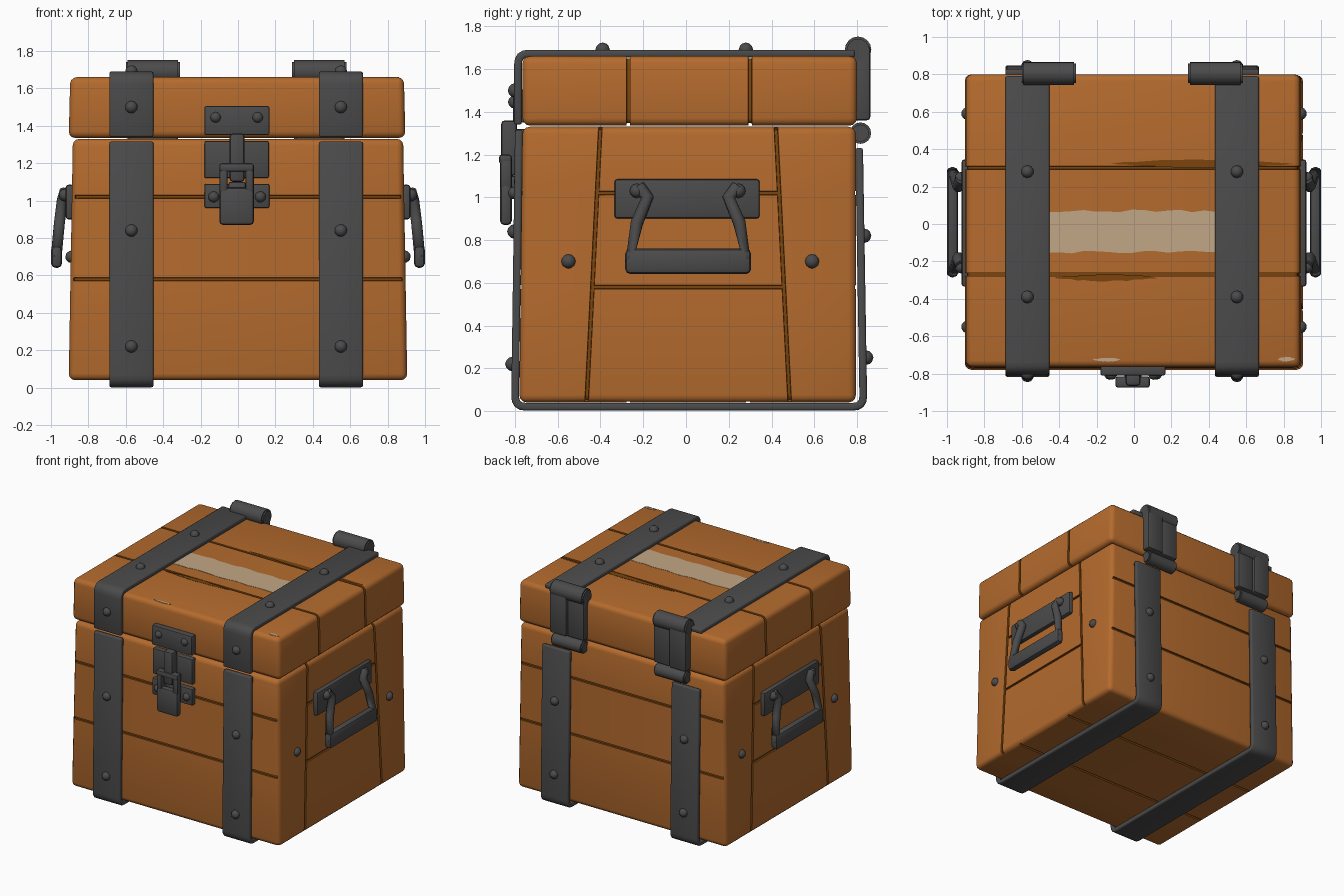
import bpy, bmesh, math, random
from mathutils import Vector, Matrix

random.seed(4)
if "Cube" in bpy.data.objects:
    bpy.data.objects.remove(bpy.data.objects["Cube"], do_unlink=True)


def material(name, rgb):
    m = bpy.data.materials.new(name)
    m.use_nodes = True
    m.diffuse_color = (*rgb, 1)
    m.node_tree.nodes["Principled BSDF"].inputs["Base Color"].default_value = (*rgb, 1)
    return m


WOOD = material("orange wood", (0.46, 0.147, 0.027))
GROOVE = material("dark groove", (0.2, 0.06, 0.004))
IRON = material("dark iron", (0.07, 0.07, 0.07))
PALE = material("pale worn wood", (0.54, 0.39, 0.24))


def finish(name, bm, mats, smooth=True):
    bmesh.ops.recalc_face_normals(bm, faces=bm.faces)
    mesh = bpy.data.meshes.new(name)
    bm.to_mesh(mesh)
    bm.free()
    for m in mats:
        mesh.materials.append(m)
    ob = bpy.data.objects.new(name, mesh)
    bpy.context.collection.objects.link(ob)
    if smooth:
        bpy.ops.object.select_all(action="DESELECT")
        ob.select_set(True)
        bpy.context.view_layer.objects.active = ob
        bpy.ops.object.shade_smooth_by_angle(angle=math.radians(40))
    return ob


def box_mesh(xs, ys, zs, bevel, segments=2, taper=(0, 0)):
    """Bevelled box; taper pulls in the top's sides and front."""
    bm = bmesh.new()
    bmesh.ops.create_cube(bm, size=1)
    for v in bm.verts:
        top = v.co.z > 0
        for axis, span in enumerate((xs, ys, zs)):
            v.co[axis] = span[1] if v.co[axis] > 0 else span[0]
        if top:
            v.co.x -= math.copysign(taper[0], v.co.x)
            if v.co.y < 0:
                v.co.y += taper[1]
    bmesh.ops.bevel(bm, geom=bm.edges[:], offset=bevel, segments=segments,
                    profile=0.5, affect="EDGES")
    return bm


def box(name, xs, ys, zs, bevel=0.01, mat=IRON):
    return finish(name, box_mesh(xs, ys, zs, bevel), [mat])


def groove(bm, planes, rule):
    """Cut a pair of planes per groove, then sink and darken the bands."""
    for co, no in planes:
        no = Vector(no).normalized()
        for side in (-HALF, HALF):
            geom = bm.verts[:] + bm.edges[:] + bm.faces[:]
            bmesh.ops.bisect_plane(bm, geom=geom, plane_co=Vector(co) + no * side,
                                   plane_no=no, dist=1e-5)
    bm.normal_update()
    bands = [f for f in bm.faces if rule(f.calc_center_median(), f.normal)]
    for f in bands:
        f.material_index = 1
    bmesh.ops.inset_region(bm, faces=bands, thickness=0.002, depth=-0.012)


HALF = 0.009
SLANT = 0.05
near = lambda value, targets: any(abs(value - t) < HALF for t in targets)

# Crate body: horizontal planks, corner posts on both ends
ROWS, FLOOR, POST = (0.58, 1.02), (-0.27, 0.29), 0.475
body = box_mesh((-0.905, 0.905), (-0.78, 0.795), (0.04, 1.33), 0.035, 3, (0.022, 0.015))


def body_rule(c, n):
    t = abs(c.y - 0.01) + SLANT * (c.z - 0.04)
    if abs(n.x) > 0.7:
        return near(t, [POST]) or (near(c.z, ROWS) and t < POST)
    return near(c.z, ROWS) or (n.z < -0.7 and near(c.y, FLOOR))


groove(body, [((0, 0, z), (0, 0, 1)) for z in ROWS]
       + [((0, y, 0), (0, 1, 0)) for y in FLOOR]
       + [((0, 0.01 + s * POST, 0.04), (0, s, SLANT)) for s in (-1, 1)], body_rule)
finish("crate_body", body, [WOOD, GROOVE])

# Lid of three planks
SEAMS = (-0.27, 0.3)
lid = box_mesh((-0.905, 0.895), (-0.765, 0.8), (1.335, 1.66), 0.035, 3, (0.008, 0))
groove(lid, [((0, y, 0), (0, 1, 0)) for y in SEAMS],
       lambda c, n: near(c.y, SEAMS) and abs(n.y) < 0.5)
finish("crate_lid", lid, [WOOD, GROOVE])


# Worn patches on the lid: thin plates with ragged edges
def patch(name, xs, ys, mat, ragged, steps=14):
    bm = bmesh.new()
    rows = []
    for i in range(steps + 1):
        t = i / steps
        x = xs[0] + (xs[1] - xs[0]) * t
        fade = 1 if ragged == 0.008 else math.sin(math.pi * t) * 0.9 + 0.1
        mid, half = sum(ys) / 2, (ys[1] - ys[0]) / 2 * fade
        rows.append([bm.verts.new((x, mid + s * half + random.uniform(-ragged, ragged), 1.662))
                     for s in (-1, 1)])
    for a, b in zip(rows, rows[1:]):
        bm.faces.new((a[0], b[0], b[1], a[1]))
    top = bmesh.ops.extrude_face_region(bm, geom=bm.faces[:])["geom"]
    bmesh.ops.translate(bm, vec=(0, 0, -0.006),
                        verts=[g for g in top if isinstance(g, bmesh.types.BMVert)])
    finish(name, bm, [mat], False)


patch("worn_stripe", (-0.46, 0.44), (-0.15, 0.07), PALE, 0.008)
patch("seam_splinter_back", (-0.12, 0.85), (0.3, 0.345), GROOVE, 0.003)
patch("seam_splinter_front", (-0.42, 0.12), (-0.305, -0.27), GROOVE, 0.003)
patch("edge_chip_middle", (-0.22, -0.07), (-0.735, -0.715), PALE, 0.002)
patch("edge_chip_corner", (0.77, 0.86), (-0.735, -0.71), PALE, 0.002)


# Iron straps: ribbon along a side path with rounded corners
def fillet(path, r=0.05, n=4):
    pts = [Vector(p) for p in path]
    out = [pts[0]]
    for a, b, c in zip(pts, pts[1:], pts[2:]):
        p, q = b + (a - b).normalized() * r, b + (c - b).normalized() * r
        for i in range(n + 1):
            t = i / n
            out.append(p * (1 - t) ** 2 + b * 2 * t * (1 - t) + q * t * t)
    return out + [pts[-1]]


def strap(name, path, x, half=0.118, thick=0.036):
    bm = bmesh.new()
    rows = [[bm.verts.new((x + s * half, p.x, p.y)) for s in (-1, 1)] for p in fillet(path)]
    for a, b in zip(rows, rows[1:]):
        bm.faces.new((a[0], b[0], b[1], a[1]))
    ob = finish(name, bm, [IRON])
    solid = ob.modifiers.new("thickness", "SOLIDIFY")
    solid.thickness, solid.offset, solid.use_even_offset = thick, 0, True
    bevel = ob.modifiers.new("soft edges", "BEVEL")
    bevel.width, bevel.segments, bevel.limit_method = 0.01, 2, "ANGLE"
    bevel.angle_limit = math.radians(50)


def rivet(name, at, normal, r=0.034):
    bm = bmesh.new()
    bmesh.ops.create_icosphere(bm, subdivisions=2, radius=r)
    bmesh.ops.transform(bm, matrix=Matrix.Translation(at), verts=bm.verts)
    ob = finish(name, bm, [IRON])
    return ob


def rod(name, x0, x1, y, z, r):
    bm = bmesh.new()
    bmesh.ops.create_cone(bm, cap_ends=True, segments=16, radius1=r, radius2=r, depth=x1 - x0)
    bmesh.ops.rotate(bm, matrix=Matrix.Rotation(math.pi / 2, 3, "Y"), verts=bm.verts)
    caps = [e for e in bm.edges if any(len(f.verts) > 4 for f in e.link_faces)]
    bmesh.ops.bevel(bm, geom=caps, offset=0.01, segments=2, affect="EDGES")
    bmesh.ops.translate(bm, vec=((x0 + x1) / 2, y, z), verts=bm.verts)
    finish(name, bm, [IRON])


for s, side, x in ((1, "left", 0.55), (-1, "right", -0.57)):
    strap(side + "_body_strap", [(-0.782, 1.315), (-0.8, 0.02), (0.83, 0.02), (0.81, 1.23)], x)
    strap(side + "_lid_strap", [(-0.786, 1.34), (-0.786, 1.672), (0.79, 1.672)], x)
    spots = [((x, -0.8, 1.5), "y"), ((x, -0.803, 0.84), "y"), ((x, -0.812, 0.22), "y"),
             ((x, 0.28, 1.69), "z"), ((x, -0.39, 1.69), "z"),
             ((x, 0.833, 0.82), "y"), ((x, 0.843, 0.25), "y")]
    for i, (at, normal) in enumerate(spots):
        rivet(f"{side}_strap_rivet_{i + 1}", at, normal)

    # Hinge: curled top, back plate in two steps, knuckle below
    c = x - s * 0.115
    inner, outer = sorted((c - s * 0.145, c)), sorted((c, c + s * 0.145))
    rod(side + "_hinge_curl", c - 0.145, c + 0.145, 0.805, 1.69, 0.062)
    box(side + "_hinge_plate_inner", inner, (0.78, 0.85), (1.36, 1.71), 0.015)
    box(side + "_hinge_plate_outer", outer, (0.78, 0.862), (1.36, 1.71), 0.015)
    rod(side + "_hinge_knuckle", c - 0.135, c + 0.135, 0.816, 1.3, 0.05)

    # Carrying handle: plate, bent arms, thick grip
    wall = sorted((s * 0.875, s * 0.922))
    box(side + "_handle_plate", wall, (-0.335, 0.345), (0.9, 1.085), 0.015)
    curve = bpy.data.curves.new(side + "_handle_bar", "CURVE")
    curve.dimensions, curve.bevel_depth, curve.bevel_resolution = "3D", 0.031, 2
    curve.use_fill_caps = True
    curve.materials.append(IRON)
    arm = [(0.925, 0.23, 1.05), (0.94, 0.19, 1.0), (0.955, 0.24, 0.88), (0.97, 0.27, 0.72)]
    points = [(a, 0.01 - b, z) for a, b, z in arm] + [(a, 0.01 + b, z) for a, b, z in arm[::-1]]
    spline = curve.splines.new("POLY")
    spline.points.add(len(points) - 1)
    for p, (a, b, z) in zip(spline.points, points):
        p.co = (s * a, b, z, 1)
    bpy.context.collection.objects.link(bpy.data.objects.new(curve.name, curve))
    box(side + "_handle_grip", sorted((s * 0.94, s * 1.0)), (-0.285, 0.305), (0.64, 0.76), 0.026)
    for i, (y, z) in enumerate(((-0.55, 0.7), (0.59, 0.7), (-0.23, 1.03), (0.245, 1.03))):
        rivet(f"{side}_side_rivet_{i + 1}", (s * (0.89 if z < 1 else 0.925), y, z), "x")

# Front latch: three plates, hasp and hanging loop
box("latch_top_plate", (-0.18, 0.168), (-0.81, -0.75), (1.35, 1.505))
box("latch_middle_plate", (-0.18, 0.165), (-0.8, -0.75), (1.12, 1.32))
box("latch_lower_plate", (-0.18, 0.168), (-0.805, -0.75), (0.96, 1.09))
box("latch_hasp", (-0.045, 0.035), (-0.865, -0.79), (1.1, 1.36), 0.018)
box("latch_catch", (-0.05, 0.04), (-0.825, -0.79), (1.03, 1.1))
box("latch_tongue", (-0.1, 0.085), (-0.87, -0.815), (0.87, 1.07), 0.02)
box("latch_loop_top", (-0.1, 0.085), (-0.875, -0.815), (1.155, 1.2), 0.014)
for name, x in (("right", -0.1), ("left", 0.04)):
    box("latch_loop_" + name, (x, x + 0.045), (-0.87, -0.815), (1.04, 1.19), 0.014)
for i, (x, z) in enumerate(((-0.12, 1.445), (0.105, 1.445), (-0.13, 1.02), (0.12, 1.02))):
    rivet(f"latch_rivet_{i + 1}", (x, -0.803, z), "y", 0.03)
